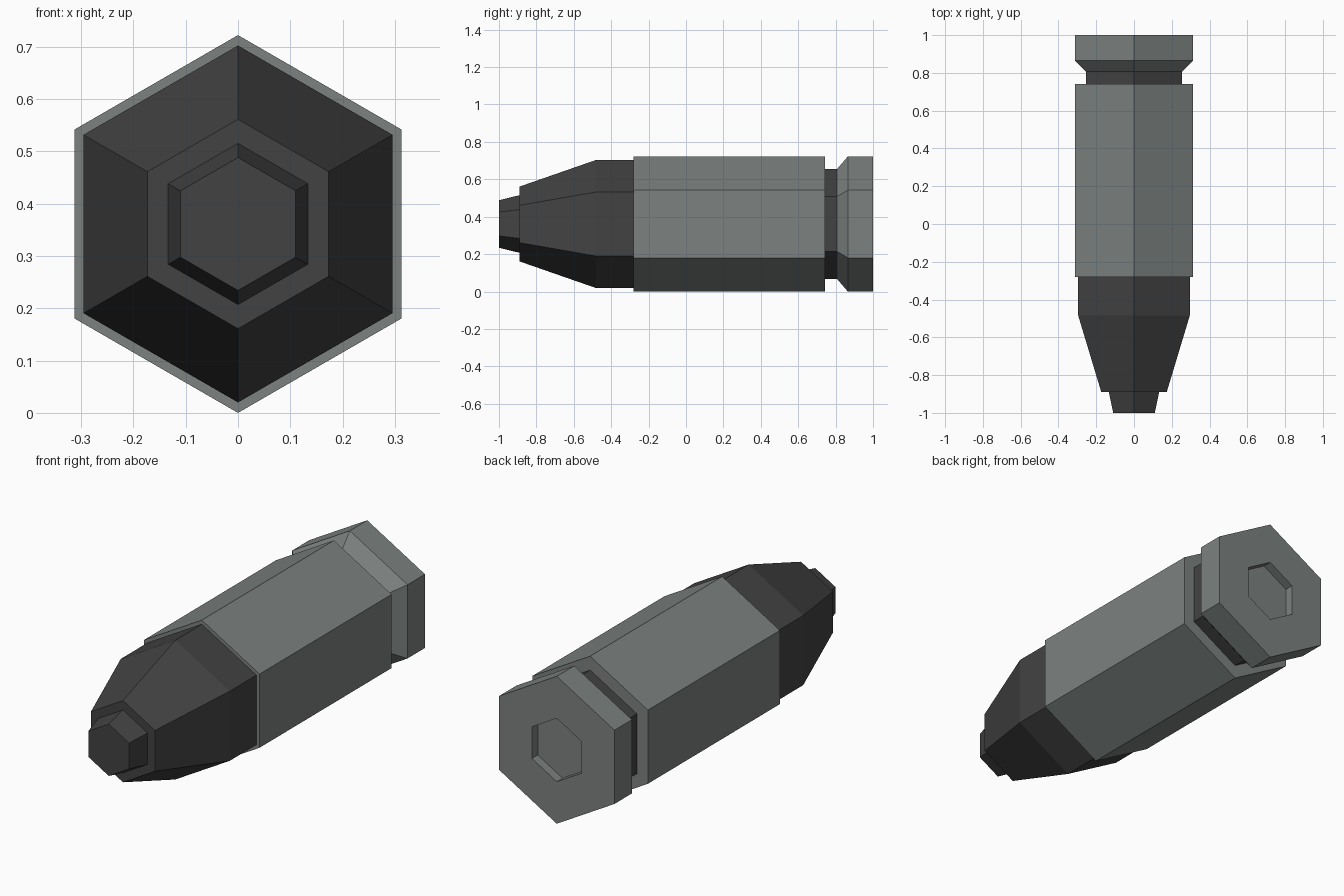
import bpy, bmesh, math

if "Cube" in bpy.data.objects:
    bpy.data.objects.remove(bpy.data.objects["Cube"])

CZ = 0.361  # height of the long axis


def material(name, rgb):
    m = bpy.data.materials.new(name)
    m.diffuse_color = (*rgb, 1)
    m.use_nodes = True
    m.node_tree.nodes["Principled BSDF"].inputs["Base Color"].default_value = m.diffuse_color
    return m


grey = material("case grey", (0.2, 0.222, 0.214))
dark = material("dark grey", (0.055, 0.055, 0.055))


def hex_lathe(name, profile, mat, cap_start=True, cap_end=True):
    """Skin six-sided rings along y; profile is (y, corner radius)."""
    bm = bmesh.new()
    rings = []
    for y, r in profile:
        rings.append([bm.verts.new((r * math.sin(i * math.pi / 3), y,
                                    CZ + r * math.cos(i * math.pi / 3)))
                      for i in range(6)])
    for a, b in zip(rings, rings[1:]):
        for i in range(6):
            j = (i + 1) % 6
            bm.faces.new((a[i], a[j], b[j], b[i]))
    if cap_start:
        bm.faces.new(rings[0][::-1])
    if cap_end:
        bm.faces.new(rings[-1])
    bmesh.ops.recalc_face_normals(bm, faces=bm.faces)
    me = bpy.data.meshes.new(name)
    bm.to_mesh(me)
    bm.free()
    me.materials.append(mat)
    ob = bpy.data.objects.new(name, me)
    bpy.context.collection.objects.link(ob)
    return ob


# Pointed nose with stepped tip
hex_lathe("nose", [(-1.0, 0.127), (-0.89, 0.154), (-0.89, 0.2),
                   (-0.485, 0.341), (-0.28, 0.341)], dark, cap_end=False)

# Main casing body
hex_lathe("casing", [(-0.28, 0.361), (0.742, 0.361)], grey)

# Dark extractor groove
hex_lathe("groove", [(0.742, 0.293), (0.807, 0.293)], dark, False, False)

# Flared base rim with recessed primer pocket
hex_lathe("base_rim", [(0.807, 0.293), (0.865, 0.361), (1.0, 0.361),
                       (1.0, 0.155), (0.955, 0.155)], grey)
